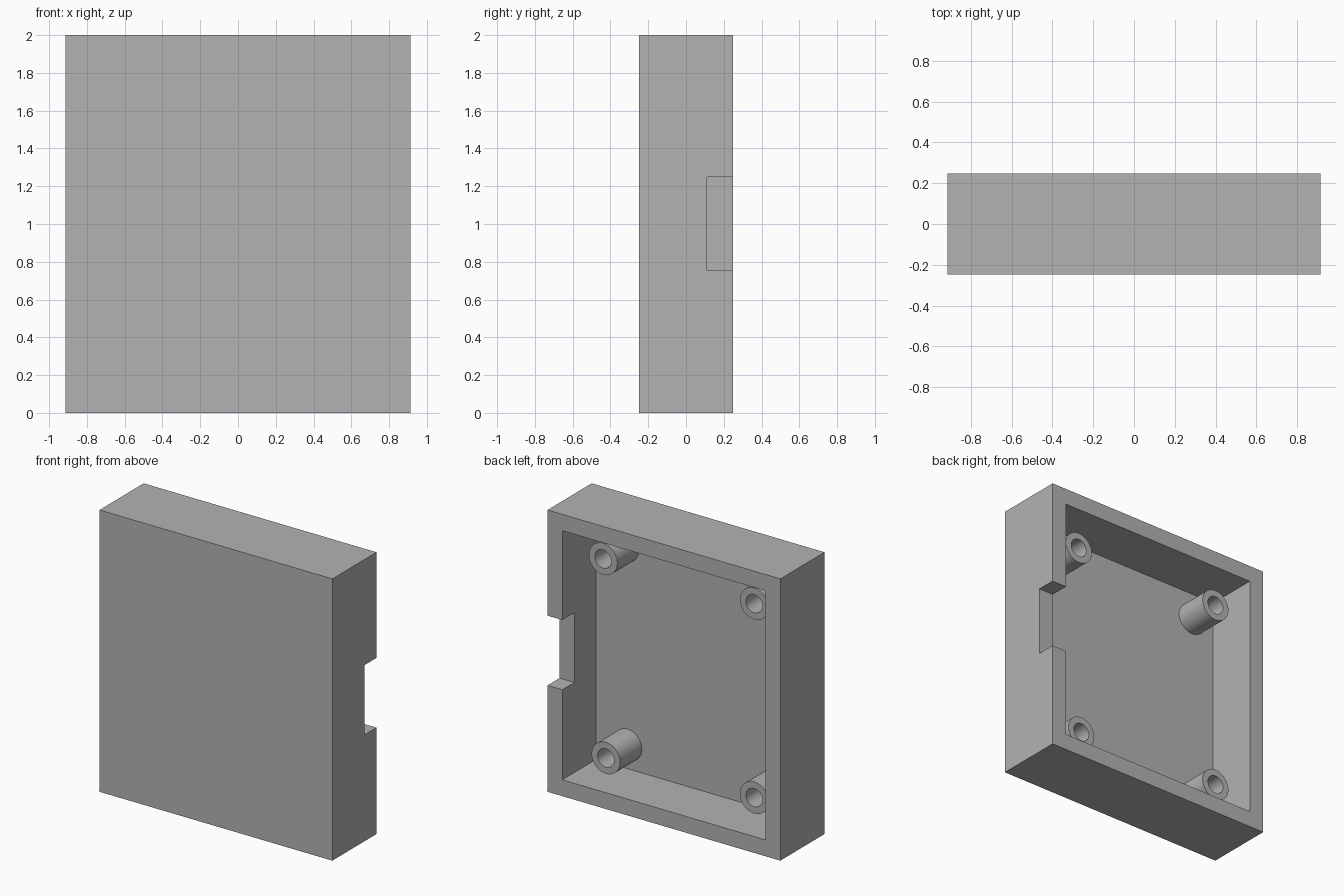
import bpy, bmesh
from math import tau
from mathutils import Matrix, Vector

HX, HY, H = 0.914, 0.2475, 2.0      # half width, half depth, height
WALL = 0.116                        # wall and floor thickness
FLOOR_Y = -HY + WALL
POST_Y = 0.112                      # height of the posts and notch sill
POST_R, HOLE_R = 0.112, 0.065

cube = bpy.data.objects.get("Cube")
if cube:
    bpy.data.objects.remove(cube, do_unlink=True)

grey = bpy.data.materials.new("plain grey")
grey.use_nodes = True
colour = (0.45, 0.45, 0.45, 1)
grey.diffuse_color = colour
grey.node_tree.nodes["Principled BSDF"].inputs["Base Color"].default_value = colour


def add_object(name, bm):
    mesh = bpy.data.meshes.new(name)
    bmesh.ops.recalc_face_normals(bm, faces=bm.faces)
    bm.to_mesh(mesh)
    bm.free()
    mesh.materials.append(grey)
    obj = bpy.data.objects.new(name, mesh)
    bpy.context.collection.objects.link(obj)
    return obj


def box(name, low, high):
    low, high = Vector(low), Vector(high)
    bm = bmesh.new()
    bmesh.ops.create_cube(bm, size=1, matrix=Matrix.Translation((low + high) / 2)
                          @ Matrix.Diagonal((high - low).to_4d()))
    return add_object(name, bm)


def cut(obj, cutter):
    mod = obj.modifiers.new("cut", "BOOLEAN")
    mod.operation, mod.solver, mod.object = "DIFFERENCE", "EXACT", cutter
    bpy.context.view_layer.objects.active = obj
    bpy.ops.object.modifier_apply(modifier=mod.name)
    bpy.data.objects.remove(cutter, do_unlink=True)


def post(name, x, z):
    # Hollow round post, lathed around the depth axis
    bm = bmesh.new()
    profile = [(POST_R, FLOOR_Y), (POST_R, POST_Y), (HOLE_R, POST_Y), (HOLE_R, FLOOR_Y)]
    verts = [bm.verts.new((x + r, y, z)) for r, y in profile]
    edges = [bm.edges.new(pair) for pair in zip(verts, verts[1:])]
    bmesh.ops.spin(bm, geom=verts + edges, cent=(x, 0, z), axis=(0, 1, 0),
                   angle=tau, steps=48, use_merge=True)
    bmesh.ops.remove_doubles(bm, verts=bm.verts, dist=0.0001)
    # Orient the open tube outwards
    obj = add_object(name, bm)
    side = max(obj.data.polygons, key=lambda p: (p.center - Vector((x, p.center.y, z))).length)
    if side.normal.dot(side.center - Vector((x, side.center.y, z))) < 0:
        obj.data.flip_normals()
    bpy.ops.object.select_all(action="DESELECT")
    obj.select_set(True)
    bpy.context.view_layer.objects.active = obj
    bpy.ops.object.shade_smooth_by_angle()


# Open-backed case with a hollow interior
case = box("case", (-HX, -HY, 0), (HX, HY, H))
cut(case, box("cavity_cutter", (WALL - HX, FLOOR_Y, WALL), (HX - WALL, HY + 0.1, H - WALL)))

# Connector notch in the left wall
cut(case, box("notch_cutter", (HX - WALL - 0.05, POST_Y, 0.755), (HX + 0.1, HY + 0.1, 1.25)))

# Mounting posts
post("upper_left_post", 0.573, 1.692)
post("lower_left_post", 0.551, 0.285)
post("upper_right_post", -0.614, 1.692)
post("lower_right_post", -0.614, 0.315)
